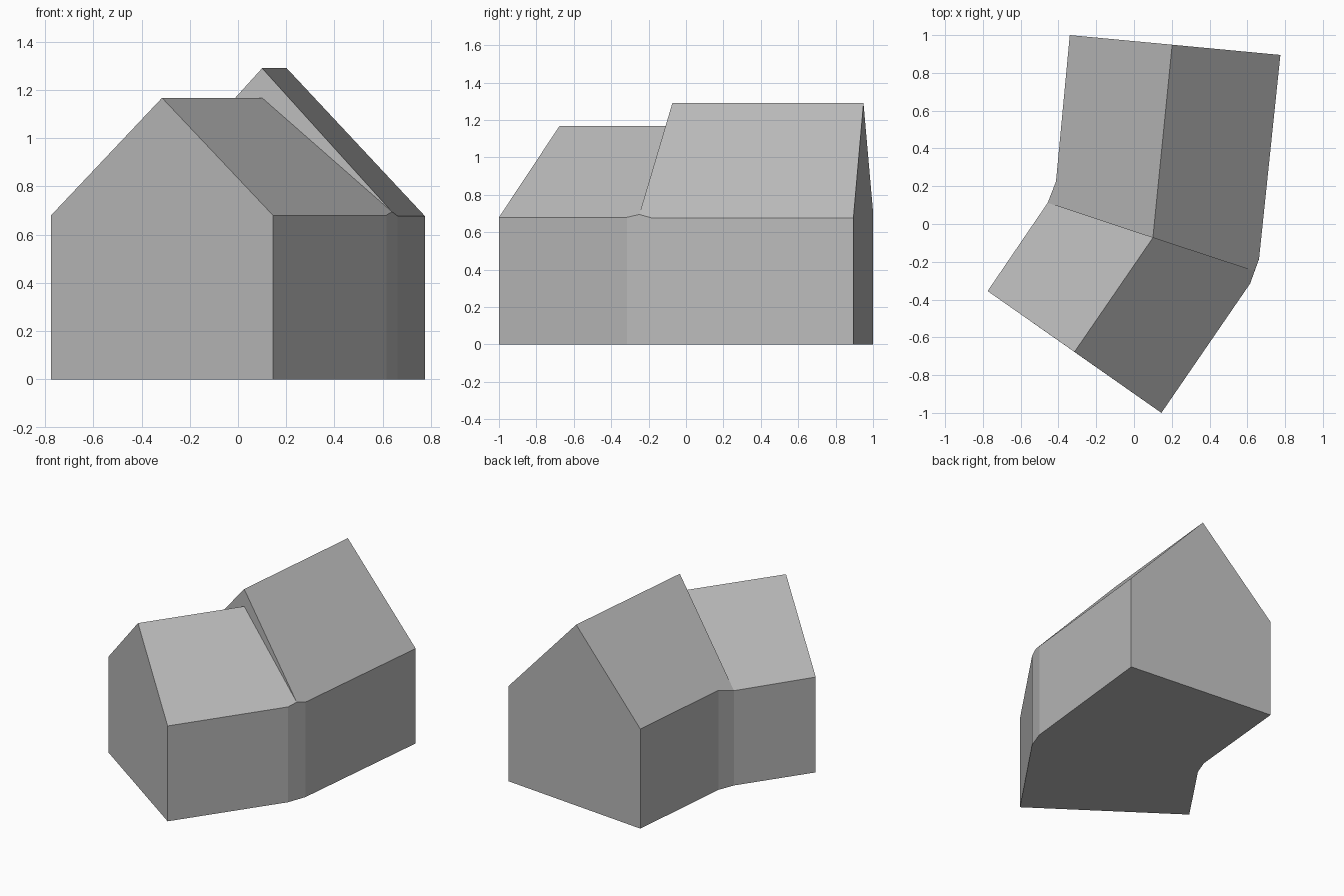
import bpy
import bmesh
from mathutils import Vector

if "Cube" in bpy.data.objects:
    bpy.data.objects.remove(bpy.data.objects["Cube"], do_unlink=True)

grey = bpy.data.materials.new("plain grey")
grey.use_nodes = True
grey.diffuse_color = (0.5, 0.5, 0.5, 1)
grey.node_tree.nodes["Principled BSDF"].inputs["Base Color"].default_value = (0.5, 0.5, 0.5, 1)


def panels(name, polygons):
    """Make one flat-shaded object from a few polygons that share corners."""
    bm = bmesh.new()
    for polygon in polygons:
        bm.faces.new([bm.verts.new(p) for p in polygon])
    bmesh.ops.remove_doubles(bm, verts=bm.verts, dist=0.0005)
    mesh = bpy.data.meshes.new(name)
    bm.to_mesh(mesh)
    bm.free()
    mesh.materials.append(grey)
    obj = bpy.data.objects.new(name, mesh)
    bpy.context.collection.objects.link(obj)
    return obj


# Eave corners, counter-clockwise from above
front_right = Vector((-0.775, -0.355, 0.68))
front_left = Vector((0.145, -1.0, 0.68))
bend_left_a = Vector((0.615, -0.315, 0.68))
bend_left_b = Vector((0.662, -0.185, 0.677))
back_left = Vector((0.775, 0.895, 0.677))
back_right = Vector((-0.34, 1.0, 0.71))
bend_right_b = Vector((-0.413, 0.225, 0.71))
bend_right_a = Vector((-0.457, 0.112, 0.676))
eaves = [front_right, front_left, bend_left_a, bend_left_b,
         back_left, back_right, bend_right_b, bend_right_a]

# Ridge ends and the raised eave point on the outer bend
front_peak = Vector((-0.315, -0.677, 1.167))
low_ridge = Vector((0.1, -0.073, 1.167))
high_ridge = Vector((0.1, -0.073, 1.29))
back_peak = Vector((0.202, 0.949, 1.29))
bend_peak = Vector((0.638, -0.25, 0.695))

# Walls, with a peak on both gables and on the outer bend
peaks = {0: front_peak, 2: bend_peak, 4: back_peak}
base = [Vector((p.x, p.y, 0)) for p in eaves]
walls = []
for i in range(len(eaves)):
    j = (i + 1) % len(eaves)
    top = [peaks[i]] if i in peaks else []
    walls.append([base[i], base[j], eaves[j], *top, eaves[i]])
panels("walls", walls)

panels("floor", [base[::-1]])

# Roofs of the two wings
panels("front_roof", [
    [front_left, bend_left_a, bend_peak, low_ridge, front_peak],
    [front_right, front_peak, low_ridge, bend_right_a],
])
panels("back_roof", [
    [bend_peak, bend_left_b, back_left, back_peak, high_ridge],
    [high_ridge, back_peak, back_right, bend_right_b, bend_right_a],
])

# Strip of gable wall showing between the lower and higher roofs
panels("roof_step", [
    [low_ridge, bend_peak, high_ridge],
    [bend_right_a, low_ridge, high_ridge],
])
